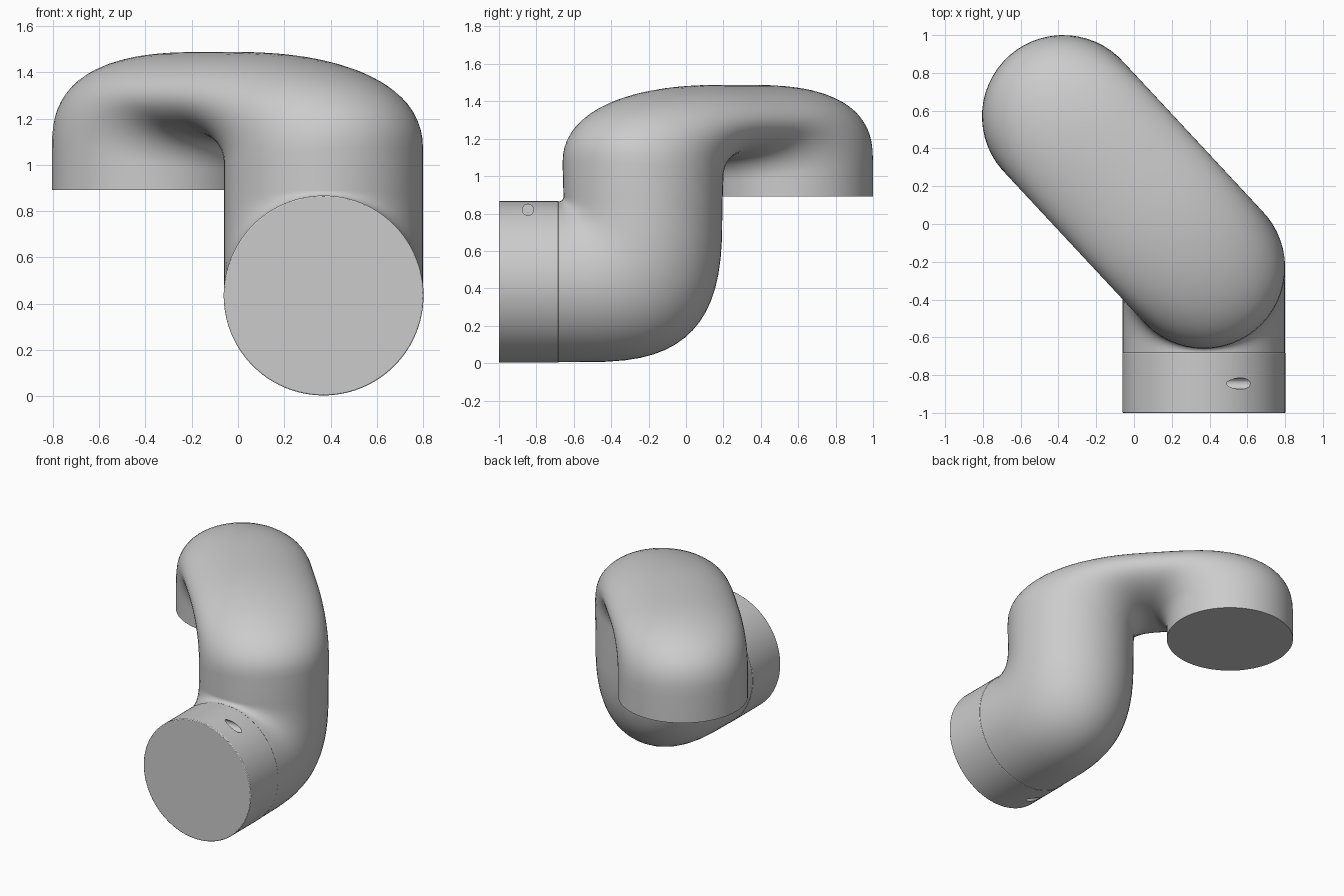
import bpy, bmesh, math
from mathutils import Vector

if "Cube" in bpy.data.objects:
    bpy.data.objects.remove(bpy.data.objects["Cube"])

N, STEPS, R = 56, 16, 0.43
COL = Vector((0.37, -0.23, 0))      # axis of the upright column
END = Vector((-0.375, 0.57, 0))     # axis of the downturned end
D = (END - COL).normalized()
SPAN = (END - COL).length
W = Vector((D.y * -1, D.x, 0))      # sideways direction of the top arm
UP = Vector((0, 0, 1))


def corner(c, a, b, p):
    """Quarter superellipse from c+(a,0) to c+(0,b)."""
    pts = []
    for i in range(STEPS + 1):
        th = math.pi / 2 * i / STEPS
        co, si = max(math.cos(th), 0), math.sin(th)
        pts.append((c[0] + a * co ** (2 / p), c[1] + b * si ** (2 / p)))
    return pts


def ring(inner, outer, origin, axis, side, phase):
    """Elliptical section spanning from the inside to the outside of a bend."""
    pi = origin + axis * inner[0] + UP * inner[1]
    po = origin + axis * outer[0] + UP * outer[1]
    mid, half = (pi + po) / 2, (po - pi) / 2
    return [mid + side * R * math.cos(t - phase) + half * math.sin(t - phase)
            for t in (2 * math.pi * k / N for k in range(N))]


# bent pipe: lower elbow sections
X, Y = Vector((1, 0, 0)), Vector((0, 1, 0))
elbow_in = corner((-0.68, 0.89), 0.025, -0.025, 2)[::-1]
elbow_out = corner((-0.60, 0.855), 0.795, -0.85, 3.1)[::-1]
low = [((-0.69, 0.865), (-0.69, 0.005))] + list(zip(elbow_in, elbow_out))
rings = [ring(i, o, Vector((0.37, 0, 0)), Y, X, 0) for i, o in low]

# bent pipe: flattened top arm and downturned end sections
rise = list(zip(corner((0.54, 0.98), -0.11, 0.12, 2),
                corner((0.57, 1.08), -1.0, 0.408, 2.3)))
fall = list(zip(corner((0.56, 0.98), SPAN - 0.43 - 0.56, 0.12, 2),
                corner((0.77, 1.08), SPAN + 0.43 - 0.77, 0.408, 2.7)))[::-1]
tip = [((SPAN - 0.43, 0.89), (SPAN + 0.43, 0.89))]
phase = math.atan2(W.y, W.x)
rings += [ring(i, o, COL, D, W, phase) for i, o in rise + fall + tip]

bm = bmesh.new()
loops = [[bm.verts.new(p) for p in r] for r in rings]
for a, b in zip(loops, loops[1:]):
    for k in range(N):
        bm.faces.new((a[k], a[(k + 1) % N], b[(k + 1) % N], b[k]))
bm.faces.new(loops[0])
bm.faces.new(loops[-1])
bmesh.ops.recalc_face_normals(bm, faces=bm.faces[:])
mesh = bpy.data.meshes.new("bent_pipe")
bm.to_mesh(mesh)
bm.free()
pipe = bpy.data.objects.new("bent_pipe", mesh)
bpy.context.collection.objects.link(pipe)


def smooth(ob):
    bpy.ops.object.select_all(action='DESELECT')
    ob.select_set(True)
    bpy.context.view_layer.objects.active = ob
    bpy.ops.object.shade_smooth_by_angle(angle=math.radians(40))


def cylinder(name, r, depth, loc, rot, sides):
    bpy.ops.mesh.primitive_cylinder_add(vertices=sides, radius=r, depth=depth,
                                        location=loc, rotation=rot)
    ob = bpy.context.object
    ob.name = name
    return ob


# collar at the front opening
collar = cylinder("collar", 0.432, 0.32, (0.37, -0.84, 0.435),
                  (math.pi / 2, 0, 0), 96)
bevel = collar.modifiers.new("edge", 'BEVEL')
bevel.width, bevel.segments = 0.005, 2

# blind screw holes, one high on the right and one low on the left
for name, s in (("upper_hole_cutter", 1), ("lower_hole_cutter", -1)):
    cutter = cylinder(name, 0.03, 0.5, (0.37 + s * 0.33, -0.845, 0.435 + s * 0.385),
                      (0, math.pi / 2, 0), 24)
    cutter.hide_render = True
    cutter.hide_set(True)
    cut = collar.modifiers.new(name, 'BOOLEAN')
    cut.operation, cut.solver, cut.object = 'DIFFERENCE', 'EXACT', cutter

smooth(pipe)
smooth(collar)
